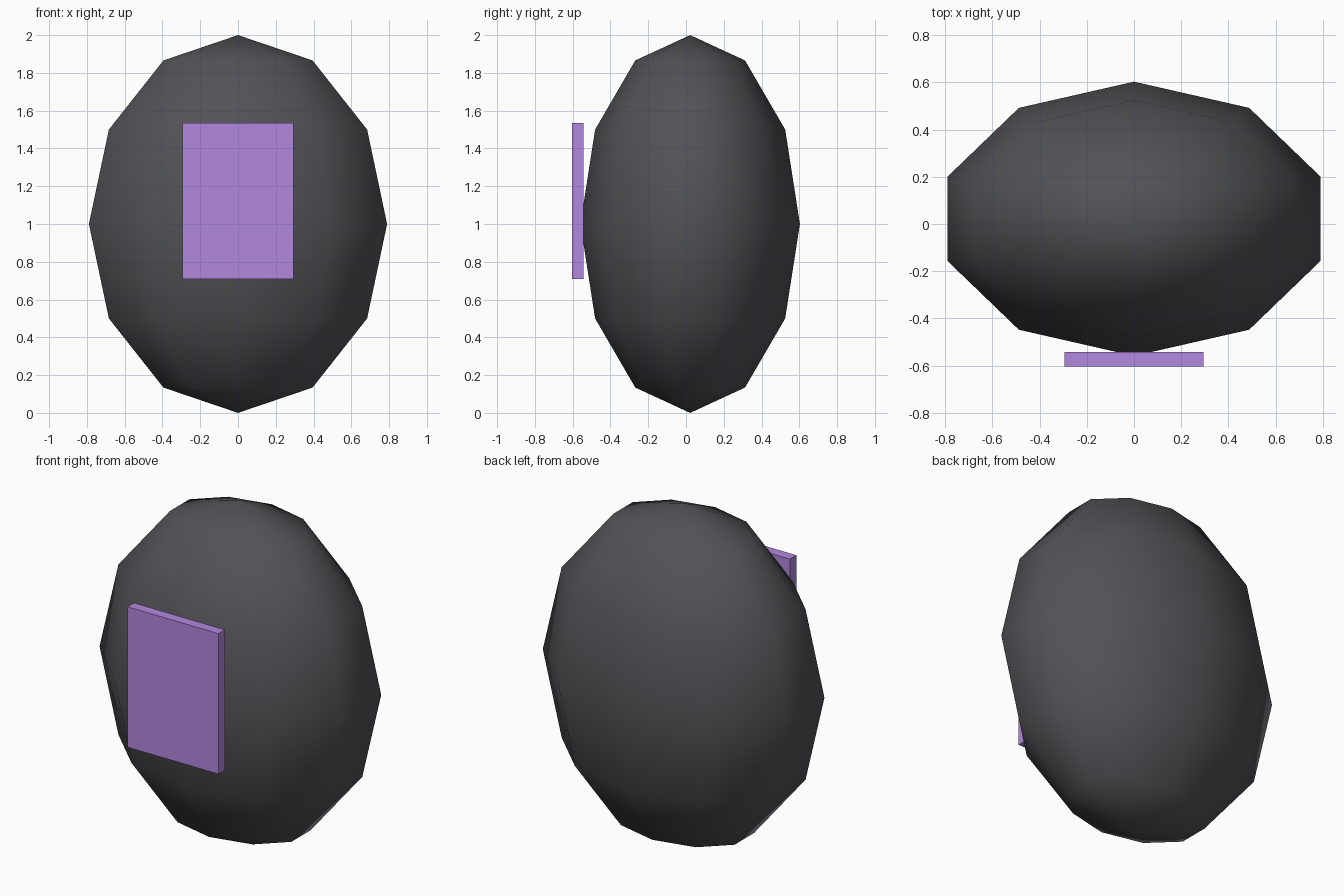
import bpy

if "Cube" in bpy.data.objects:
    bpy.data.objects.remove(bpy.data.objects["Cube"])


def colour(obj, name, rgb):
    mat = bpy.data.materials.new(name)
    mat.diffuse_color = (*rgb, 1)
    mat.use_nodes = True
    mat.node_tree.nodes["Principled BSDF"].inputs["Base Color"].default_value = mat.diffuse_color
    obj.data.materials.append(mat)


# Rounded body: low-poly sphere, squashed front to back
bpy.ops.mesh.primitive_uv_sphere_add(segments=10, ring_count=6, radius=1, location=(0, 0.022, 1))
body = bpy.context.object
body.name = "body"
body.scale = (0.83, 0.581, 1)
bpy.ops.object.transform_apply(location=False, rotation=False, scale=True)
bpy.ops.object.shade_smooth()
colour(body, "dark_grey", (0.085, 0.085, 0.095))

# Flat panel on the front of the body
bpy.ops.mesh.primitive_cube_add(size=1, location=(0, -0.573, 1.122))
panel = bpy.context.object
panel.name = "front_panel"
panel.scale = (0.59, 0.06, 0.825)
bpy.ops.object.transform_apply(location=False, rotation=False, scale=True)
colour(panel, "purple", (0.445, 0.246, 0.73))
